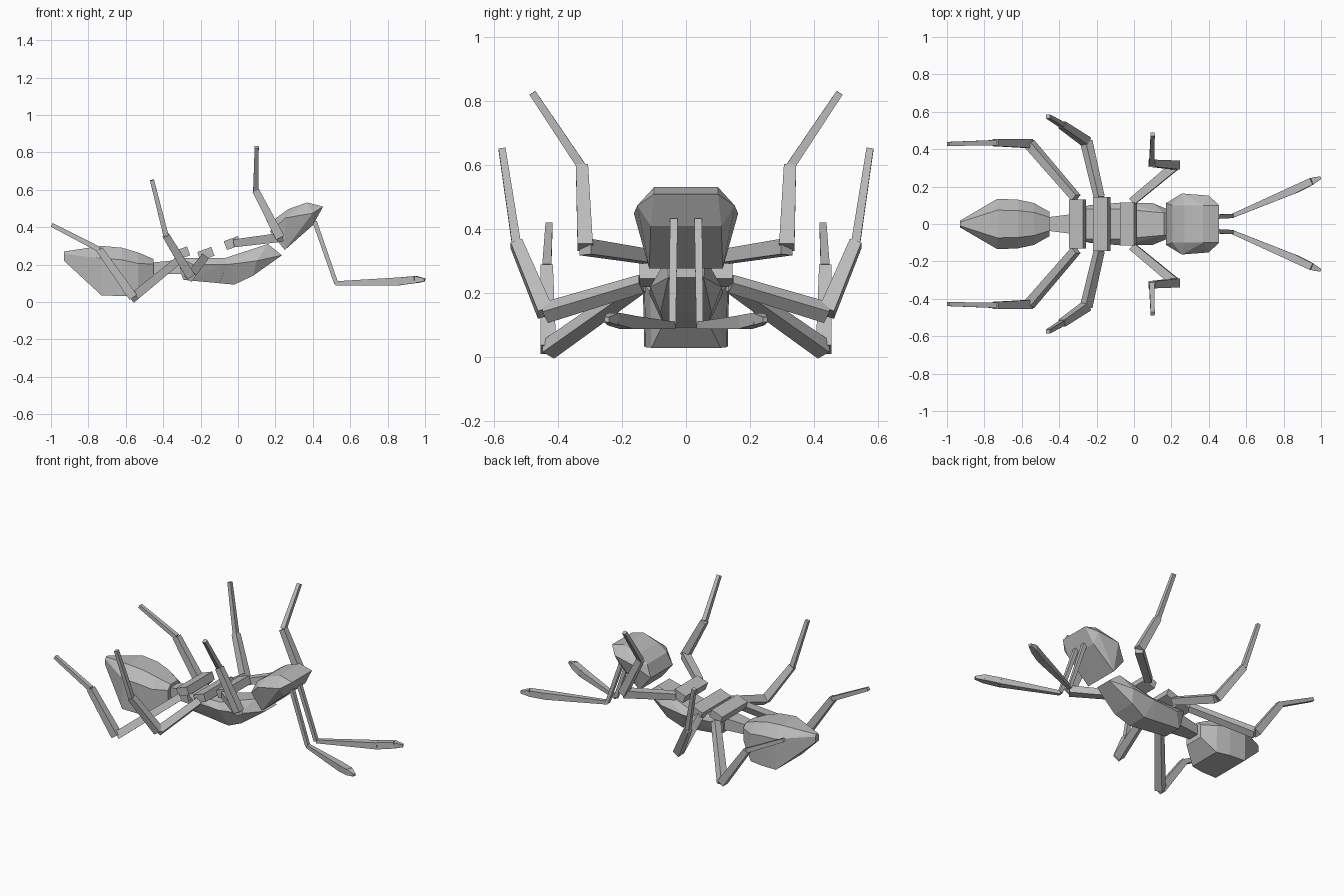
import bpy, bmesh, math
from mathutils import Vector, Matrix

if "Cube" in bpy.data.objects:
    bpy.data.objects.remove(bpy.data.objects["Cube"])

grey = bpy.data.materials.new("body grey")
grey.diffuse_color = (0.5, 0.5, 0.5, 1)
grey.use_nodes = True
grey.node_tree.nodes["Principled BSDF"].inputs["Base Color"].default_value = grey.diffuse_color


def finish(name, bm):
    bmesh.ops.recalc_face_normals(bm, faces=bm.faces)
    mesh = bpy.data.meshes.new(name)
    bm.to_mesh(mesh)
    bm.free()
    mesh.materials.append(grey)
    obj = bpy.data.objects.new(name, mesh)
    bpy.context.collection.objects.link(obj)
    return obj


def hull(name, half):
    """Faceted solid around points (x, half width, z) mirrored across y."""
    bm = bmesh.new()
    for x, y, z in half:
        for s in (-1, 1):
            bm.verts.new((x, s * y, z))
    res = bmesh.ops.convex_hull(bm, input=bm.verts)
    loose = {v for v in res["geom_interior"] if isinstance(v, bmesh.types.BMVert)}
    bmesh.ops.delete(bm, geom=list(loose), context='VERTS')
    bmesh.ops.dissolve_limit(bm, angle_limit=0.03, verts=bm.verts, edges=bm.edges)
    return finish(name, bm)


def bar(name, a, b, wa, wb, side):
    """Square tapered bar from a to b, on one side of the body."""
    a, b = (Vector((p[0], p[1] * side, p[2])) for p in (a, b))
    d = (b - a).normalized()
    u = d.cross(Vector((0, 1, 0))).normalized()
    v = d.cross(u)
    bm = bmesh.new()
    rings = [[bm.verts.new(p + (u * i + v * j) * w / 2)
              for i, j in ((-1, -1), (1, -1), (1, 1), (-1, 1))]
             for p, w in ((a, wa), (b, wb))]
    for ring in rings:
        bm.faces.new(ring)
    for i in range(4):
        k = (i + 1) % 4
        bm.faces.new((rings[0][i], rings[0][k], rings[1][k], rings[1][i]))
    return finish(name, bm)


# Abdomen: boxy sections with chamfered top corners (x, half width, bottom, top)
abdomen = []
for x, w, lo, hi in ((-0.93, 0.018, 0.22, 0.27), (-0.73, 0.135, 0.035, 0.30),
                     (-0.62, 0.13, 0.032, 0.29), (-0.535, 0.112, 0.03, 0.265),
                     (-0.452, 0.065, 0.12, 0.23)):
    abdomen += [(x, w * 0.97, lo), (x, w, hi - (hi - lo) * 0.25), (x, w * 0.55, hi)]
hull("abdomen", abdomen)

# Narrow waist
hull("waist", [(-0.47, 0.035, 0.15), (-0.47, 0.035, 0.21),
               (-0.27, 0.06, 0.15), (-0.27, 0.06, 0.23)])

# Thorax: rear block and rising front block
hull("rear_thorax", [(-0.31, 0.06, 0.16), (-0.31, 0.08, 0.235), (-0.29, 0.06, 0.118),
                     (-0.24, 0.10, 0.20), (-0.06, 0.08, 0.235), (-0.06, 0.115, 0.20),
                     (-0.02, 0.065, 0.093)])
hull("front_thorax", [(-0.07, 0.08, 0.235), (-0.06, 0.115, 0.20), (-0.10, 0.065, 0.10),
                      (-0.02, 0.065, 0.093), (0.08, 0.08, 0.14), (0.10, 0.112, 0.22),
                      (0.03, 0.06, 0.26), (0.16, 0.06, 0.31), (0.235, 0.055, 0.25)])

# Head
hull("head", [(0.455, 0.10, 0.51), (0.37, 0.10, 0.532), (0.27, 0.10, 0.497),
              (0.255, 0.163, 0.45), (0.40, 0.152, 0.475), (0.205, 0.10, 0.45),
              (0.172, 0.112, 0.375), (0.25, 0.115, 0.278), (0.40, 0.11, 0.41)])

# Tilted cross plates that carry the legs
for name, x, z, w in (("rear_plate", -0.302, 0.26, 0.26),
                      ("middle_plate", -0.172, 0.257, 0.29),
                      ("front_plate", -0.03, 0.315, 0.23)):
    bm = bmesh.new()
    bmesh.ops.create_cube(bm, size=1, matrix=Matrix.Translation((x, 0, z))
                          @ Matrix.Rotation(math.radians(-20), 4, 'Y')
                          @ Matrix.Diagonal((0.08, w, 0.05, 1)))
    finish(name, bm)

# Legs: hip, knee, ankle, tip
legs = {
    "front_leg": ((-0.01, 0.12, 0.315), (0.225, 0.315, 0.345), (0.095, 0.325, 0.595), (0.10, 0.48, 0.827)),
    "middle_leg": ((-0.185, 0.14, 0.23), (-0.255, 0.44, 0.14), (-0.385, 0.53, 0.355), (-0.46, 0.575, 0.652)),
    "rear_leg": ((-0.31, 0.14, 0.23), (-0.56, 0.43, 0.025), (-0.74, 0.435, 0.28), (-0.995, 0.428, 0.412)),
}
widths = ((0.042, 0.048), (0.048, 0.038), (0.028, 0.022))
for side, label in ((-1, "right"), (1, "left")):
    for name, pts in legs.items():
        for part, a, b, (wa, wb) in zip(("upper", "middle", "lower"), pts, pts[1:], widths):
            bar(f"{label}_{name}_{part}", a, b, wa, wb, side)
    # Antenna: straight stalk, then a thin arm swelling into a club
    path = ((0.41, 0.038, 0.43), (0.525, 0.043, 0.10), (0.86, 0.185, 0.11),
            (0.95, 0.228, 0.12), (0.998, 0.248, 0.118))
    thick = (0.024, 0.022, 0.042, 0.038, 0.016)
    for i, part in enumerate(("stalk", "arm", "club", "tip")):
        bar(f"{label}_antenna_{part}", path[i], path[i + 1], thick[i], thick[i + 1], side)
